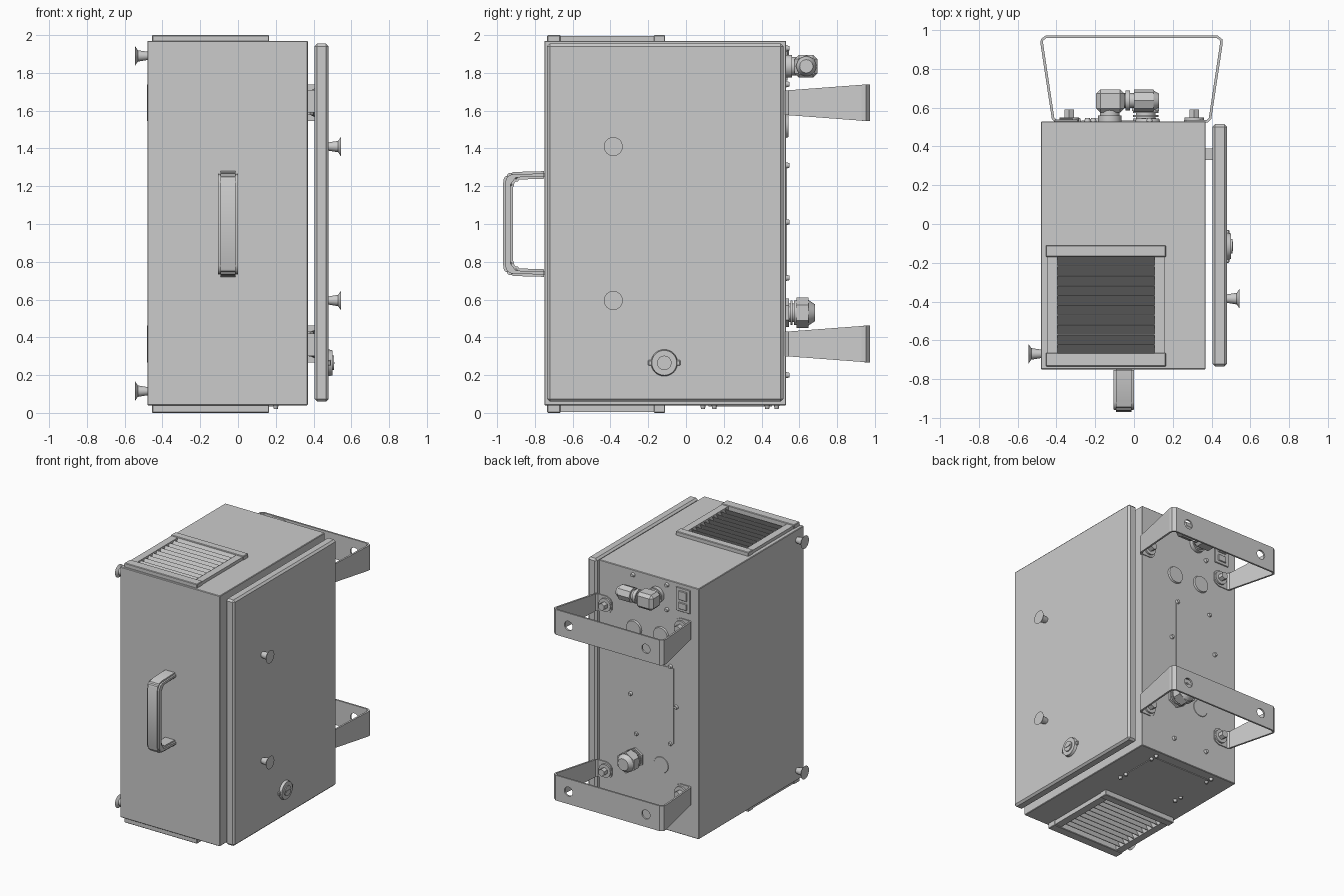
import bpy, bmesh, math
from mathutils import Matrix, Vector

old = bpy.data.objects.get("Cube")
if old:
    bpy.data.objects.remove(old, do_unlink=True)

grey = bpy.data.materials.new("light_grey_metal")
grey.use_nodes = True
grey.diffuse_color = (0.6, 0.6, 0.6, 1)
grey.node_tree.nodes["Principled BSDF"].inputs["Base Color"].default_value = (0.6, 0.6, 0.6, 1)


def finish(name, bm, bevel=0.0, smooth=False, segments=1):
    if bevel:
        bmesh.ops.bevel(bm, geom=bm.edges[:], offset=bevel, segments=segments, affect='EDGES')
    bmesh.ops.recalc_face_normals(bm, faces=bm.faces[:])
    me = bpy.data.meshes.new(name)
    bm.to_mesh(me)
    bm.free()
    me.materials.append(grey)
    ob = bpy.data.objects.new(name, me)
    bpy.context.collection.objects.link(ob)
    if smooth:
        activate(ob)
        bpy.ops.object.shade_smooth_by_angle()
    return ob


def activate(ob):
    bpy.ops.object.select_all(action='DESELECT')
    ob.select_set(True)
    bpy.context.view_layer.objects.active = ob


def box(name, x, y, z, bevel=0.0, tilt=0.0):
    bm = bmesh.new()
    bmesh.ops.create_cube(bm, size=1)
    size = [max(r) - min(r) for r in (x, y, z)]
    mid = Vector([sum(r) / 2 for r in (x, y, z)])
    m = Matrix.Translation(mid) @ Matrix.Rotation(tilt, 4, 'X') @ Matrix.Diagonal((*size, 1))
    bmesh.ops.transform(bm, matrix=m, verts=bm.verts)
    return finish(name, bm, bevel)


def rod(name, base, axis, length, r1, r2=None, sides=32):
    """Cylinder or cone standing on base and growing along axis."""
    bm = bmesh.new()
    bmesh.ops.create_cone(bm, cap_ends=True, segments=sides, radius1=r1,
                          radius2=r1 if r2 is None else r2, depth=length)
    axis = Vector(axis)
    m = (Matrix.Translation(Vector(base) + axis * length / 2)
         @ axis.to_track_quat('Z', 'Y').to_matrix().to_4x4())
    bmesh.ops.transform(bm, matrix=m, verts=bm.verts)
    return finish(name, bm, smooth=sides > 8)


def ring(name, center, r_out, r_in, z_size):
    """Flat annulus facing up and down."""
    outer = rod(name, center, (0, 0, 1), z_size, r_out)
    cut(outer, rod("cutter", (center[0], center[1], center[2] - 0.1), (0, 0, 1), 0.3, r_in))
    return outer


def cut(ob, cutter):
    cutter.hide_render = True
    activate(ob)
    mod = ob.modifiers.new("cut", 'BOOLEAN')
    mod.object = cutter
    mod.operation = 'DIFFERENCE'
    mod.solver = 'EXACT'
    bpy.ops.object.modifier_apply(modifier=mod.name)
    bpy.data.objects.remove(cutter, do_unlink=True)


BACK = (0, 1, 0)
LEFT, RIGHT = (1, 0, 0), (-1, 0, 0)

# Cabinet body with recesses under both vents
body = box("cabinet_body", (-0.48, 0.37), (-0.75, 0.53), (0.04, 1.97), 0.004)
OPEN_X, OPEN_Y = (-0.40, 0.11), (-0.67, -0.165)
for z in ((1.72, 2.1), (-0.1, 0.28)):
    cut(body, box("cutter", OPEN_X, OPEN_Y, z))

# Side door on two hidden hinge blocks
box("side_door", (0.405, 0.48), (-0.735, 0.515), (0.06, 1.955), 0.014)
for z in (0.36, 1.65):
    box("hinge_block", (0.36, 0.415), (0.33, 0.39), (z - 0.06, z + 0.06))

# Louvred vents, top and bottom
for label, up in (("top", True), ("bottom", False)):
    def span(a, b):
        return (a, b) if up else (2 - b, 2 - a)
    box(label + "_vent_back_bar", (-0.455, 0.165), (-0.17, -0.11), span(1.955, 2.0), 0.004)
    box(label + "_vent_front_bar", (-0.455, 0.165), (-0.735, -0.665), span(1.955, 2.0), 0.004)
    box(label + "_vent_latch", (-0.22, 0.0), (-0.715, -0.685), span(1.99, 2.0))
    for side in ((-0.45, -0.395), (0.105, 0.16)):
        box(label + "_vent_side_bar", side, (-0.68, -0.15), span(1.955, 1.994))
    for i in range(10):
        y = OPEN_Y[0] + 0.0505 * (i + 0.5)
        tilt = math.radians(60)
        box(label + "_vent_slat", OPEN_X, (y - 0.048, y + 0.048), span(1.947, 1.951),
            tilt=tilt if up else -tilt)

# Fan with finger guard behind the bottom vent
FAN = (-0.145, -0.4175)
for i in range(5):
    r = 0.05 + 0.045 * i
    ring("fan_guard_ring", (*FAN, 0.115), r, r - 0.012, 0.01)
rod("fan_hub", (*FAN, 0.13), (0, 0, 1), 0.16, 0.08)
for dx, dy in ((0.23, 0.006), (0.006, 0.23)):
    box("fan_guard_spoke", (FAN[0] - dx, FAN[0] + dx), (FAN[1] - dy, FAN[1] + dy), (0.12, 0.128))

# Front handle
bm = bmesh.new()
half = [(-0.74, 0.28), (-0.925, 0.275), (-0.955, 0.26), (-0.97, 0.225)]
inner = [(-0.917, 0.205), (-0.895, 0.235), (-0.74, 0.24)]
mirror = lambda pts: [(y, -z) for y, z in reversed(pts)]
outline = half + mirror(half) + [(y, -z) for y, z in reversed(inner)] + inner
face = bm.faces.new([bm.verts.new((-0.105, y, 1 + z)) for y, z in outline])
ext = bmesh.ops.extrude_face_region(bm, geom=[face])
bmesh.ops.translate(bm, vec=(0.105, 0, 0), verts=[v for v in ext["geom"] if isinstance(v, bmesh.types.BMVert)])
finish("front_handle", bm, 0.012, True, 2)

# Mounting brackets bent from tapered strip
side = [(0.27, 0.53, 0.03), (0.285, 0.53, 0.052), (0.315, 0.53, 0.065), (0.39, 0.53, 0.065),
        (0.405, 0.545, 0.066), (0.463, 0.93, 0.095), (0.462, 0.95, 0.097), (0.44, 0.967, 0.097)]
MID = -0.0125
strip = side + [(-x, y, h) for x, y, h in reversed(side)]
for label, zc in (("upper", 1.642), ("lower", 0.365)):
    bm = bmesh.new()
    loops = [[bm.verts.new((x + MID, y + off, zc + s * h)) for s, off in ((-1, 0), (1, 0))]
             for x, y, h in strip]
    for a, b in zip(loops, loops[1:]):
        bm.faces.new((a[0], b[0], b[1], a[1]))
    bracket = finish(label + "_bracket", bm)
    activate(bracket)
    mod = bracket.modifiers.new("sheet", 'SOLIDIFY')
    mod.thickness = 0.014
    mod.offset = 0
    bpy.ops.object.modifier_apply(modifier=mod.name)
    for x in (-0.34, 0.32):
        cut(bracket, rod("cutter", (x, 0.85, zc), BACK, 0.25, 0.035))
    for x in (-0.335, 0.31):
        rod(label + "_bracket_washer", (x, 0.53, zc), BACK, 0.02, 0.05)
        rod(label + "_bracket_bolt", (x, 0.54, zc), BACK, 0.05, 0.028, sides=6)


# Push studs with flat caps on both sides
def stud(x, y, z, axis):
    rod("stud_stem", (x, y, z), axis, 0.05, 0.022, 0.03)
    rod("stud_cap", (x + axis[0] * 0.05, y, z), axis, 0.014, 0.03, 0.05)


for z in (0.595, 1.41):
    stud(0.48, -0.385, z, LEFT)
for z in (0.115, 1.89):
    stud(-0.48, -0.67, z, RIGHT)

# Door lock with two ears
LOCK = (-0.115, 0.265)
rod("lock_body", (0.475, *LOCK), LEFT, 0.025, 0.072, 0.066)
rod("lock_core", (0.49, *LOCK), LEFT, 0.018, 0.038)
box("lock_ears", (0.475, 0.492), (-0.2, -0.03), (0.25, 0.28), 0.004)
box("lock_key_bar", (0.50, 0.511), (-0.14, -0.09), (0.26, 0.27))

# Straight cable gland low on the back
GX, GZ = 0.06, 0.53
for start, length, r1, r2, sides in ((0.525, 0.02, 0.075, 0.075, 6), (0.54, 0.045, 0.05, 0.05, 32),
                                     (0.553, 0.01, 0.066, 0.066, 32), (0.572, 0.012, 0.066, 0.066, 32),
                                     (0.584, 0.065, 0.08, 0.08, 6), (0.645, 0.037, 0.07, 0.045, 32)):
    rod("cable_gland", (GX, start, GZ), BACK, length, r1, r2, sides)

# Angled connector high on the back
CX, CZ = -0.125, 1.835
rod("connector_flange", (CX, 0.525, CZ), BACK, 0.035, 0.06)
rod("connector_collar", (CX, 0.55, CZ), BACK, 0.05, 0.05)
box("connector_elbow", (-0.195, -0.05), (0.575, 0.695), (1.775, 1.895), 0.022)
rod("connector_neck", (-0.06, 0.637, CZ), LEFT, 0.08, 0.038)
rod("connector_ring", (-0.045, 0.637, CZ), LEFT, 0.025, 0.052)
rod("connector_nut", (0.0, 0.637, CZ), LEFT, 0.1, 0.058, sides=8)
rod("connector_end", (0.1, 0.637, CZ), LEFT, 0.03, 0.052, 0.035)

# Power inlet
box("inlet_plate", (-0.41, -0.29), (0.525, 0.538), (1.76, 1.94), 0.002)
for z in ((1.78, 1.83), (1.85, 1.92)):
    box("inlet_socket", (-0.385, -0.315), (0.53, 0.546), z, 0.003)

# Knockout covers, access plate and screws on the back
for x, z, h in ((0.07, 1.52, 0.018), (-0.16, 1.53, 0.018), (-0.16, 0.53, 0.008)):
    rod("knockout_cover", (x, 0.525, z), BACK, h, 0.066, 0.06)
box("access_plate", (-0.27, 0.06), (0.525, 0.535), (0.72, 1.3))
for x, z in ((0.05, 1.31), (-0.24, 1.31), (0.1, 1.01), (-0.29, 1.01), (0.05, 0.715), (-0.24, 0.715),
             (0.08, 1.93), (-0.21, 1.93), (-0.21, 1.74), (0.08, 0.2), (-0.21, 0.2)):
    rod("back_screw", (x, 0.525, z), BACK, 0.022, 0.018, 0.012, 12)

# Access plate and rivets underneath
box("bottom_plate", (-0.3, 0.2), (0.12, 0.455), (0.035, 0.045))
for x in (-0.3, 0.2):
    for y in (0.09, 0.15, 0.43, 0.48):
        rod("bottom_rivet", (x, y, 0.045), (0, 0, -1), 0.025, 0.016, 0.01, 12)
